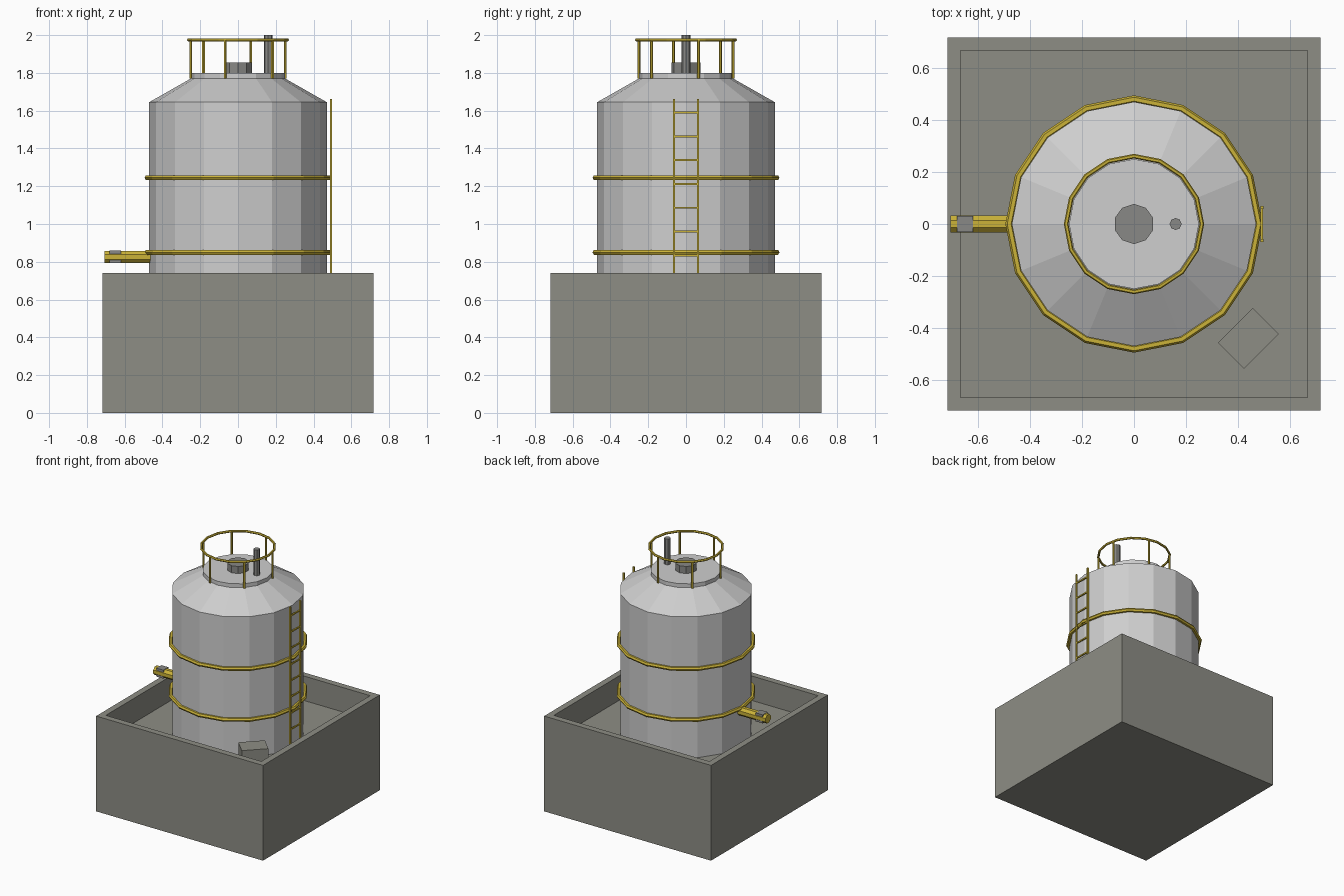
import bpy, bmesh, math
from mathutils import Matrix, Vector

cube = bpy.data.objects.get("Cube")
if cube:
    bpy.data.objects.remove(cube, do_unlink=True)


def material(name, rgb):
    m = bpy.data.materials.new(name)
    m.use_nodes = True
    m.diffuse_color = (*rgb, 1)
    m.node_tree.nodes["Principled BSDF"].inputs["Base Color"].default_value = (*rgb, 1)
    return m


CONCRETE = material("concrete", (0.27, 0.27, 0.235))
TANK = material("pale tank steel", (0.62, 0.62, 0.62))
YELLOW = material("safety yellow", (0.60, 0.45, 0.04))
STEEL = material("dark steel", (0.25, 0.25, 0.24))


def finish(bm, name, mat):
    bmesh.ops.recalc_face_normals(bm, faces=bm.faces)
    mesh = bpy.data.meshes.new(name)
    bm.to_mesh(mesh)
    bm.free()
    mesh.materials.append(mat)
    obj = bpy.data.objects.new(name, mesh)
    bpy.context.collection.objects.link(obj)
    return obj


def box(name, lo, hi, mat, turn=0):
    lo, hi = Vector(lo), Vector(hi)
    bm = bmesh.new()
    bmesh.ops.create_cube(bm, size=1, matrix=Matrix.Translation((lo + hi) / 2)
                          @ Matrix.Rotation(turn, 4, "Z") @ Matrix.Diagonal((*(hi - lo), 1)))
    return finish(bm, name, mat)


def rod(name, start, end, radius, sides, mat, turn=0):
    start, end = Vector(start), Vector(end)
    axis = end - start
    bm = bmesh.new()
    bmesh.ops.create_cone(bm, cap_ends=True, segments=sides, radius1=radius, radius2=radius,
                          depth=axis.length, matrix=Matrix.Translation((start + end) / 2)
                          @ axis.to_track_quat("Z", "Y").to_matrix().to_4x4()
                          @ Matrix.Rotation(turn, 4, "Z"))
    return finish(bm, name, mat)


def revolve(name, profile, sides, mat, closed=False):
    """Turn a (radius, height) profile around z; open profiles get end caps."""
    bm = bmesh.new()
    rings = [[bm.verts.new((r * math.cos(a), r * math.sin(a), z))
              for a in (math.tau * i / sides for i in range(sides))] for r, z in profile]
    pairs = list(zip(rings, rings[1:]))
    if closed:
        pairs.append((rings[-1], rings[0]))
    else:
        bm.faces.new(rings[0])
        bm.faces.new(rings[-1])
    for a, b in pairs:
        for i in range(sides):
            j = (i + 1) % sides
            bm.faces.new((a[i], a[j], b[j], b[i]))
    return finish(bm, name, mat)


def hoop(name, radius, thick, z, mat):
    section = [(radius + thick * math.cos(math.tau * k / 6), z + thick * math.sin(math.tau * k / 6))
               for k in range(6)]
    return revolve(name, section, 16, mat, closed=True)


# Concrete bund: a block with its top inset and pushed down into a basin
HALF, WALL, RIM, FLOOR = 0.717, 0.069, 0.74, 0.55
bund = bmesh.new()
bmesh.ops.create_cube(bund, size=1, matrix=Matrix.Translation((0, 0, RIM / 2))
                      @ Matrix.Diagonal((2 * HALF, 2 * HALF, RIM, 1)))
top = max(bund.faces, key=lambda f: f.calc_center_median().z)
bmesh.ops.inset_region(bund, faces=[top], thickness=WALL)
basin = bmesh.ops.extrude_discrete_faces(bund, faces=[top])["faces"][0]
bmesh.ops.translate(bund, verts=basin.verts, vec=(0, 0, FLOOR - RIM))
finish(bund, "bund", CONCRETE)
box("sump_block", (0.345, -0.535, FLOOR), (0.535, -0.345, 0.715), CONCRETE).hide_render = False
sump = bpy.data.objects["sump_block"]
sump.data.transform(Matrix.Translation((0.44, -0.44, 0)) @ Matrix.Rotation(math.pi / 4, 4, "Z")
                    @ Matrix.Diagonal((1, 0.74, 1, 1)) @ Matrix.Translation((-0.44, 0.44, 0)))

# Tank shell with conical shoulder, and its top plate
revolve("tank_shell", [(0.47, FLOOR), (0.47, 1.645), (0.25, 1.77)], 16, TANK)
revolve("top_plate", [(0.25, 1.765), (0.25, 1.80)], 16, TANK)
for name, z in (("lower_band", 0.85), ("upper_band", 1.245)):
    hoop(name, 0.48, 0.015, z, YELLOW)

# Hatch and vent
rod("hatch", (0, 0, 1.80), (0, 0, 1.855), 0.077, 10, STEEL)
rod("vent_pipe", (0.16, 0, 1.80), (0.16, 0, 2.0), 0.023, 8, STEEL)

# Guard rail
hoop("guard_rail", 0.261, 0.009, 1.975, YELLOW)
for k in range(6):
    a = math.radians(15 + 60 * k)
    x, y = 0.258 * math.cos(a), 0.258 * math.sin(a)
    rod(f"rail_post_{k + 1}", (x, y, 1.77), (x, y, 1.975), 0.008, 6, YELLOW)

# Ladder
for side, y in (("left", 0.063), ("right", -0.063)):
    box(f"ladder_rail_{side}", (0.486, y - 0.006, FLOOR), (0.498, y + 0.006, 1.663), YELLOW)
for k in range(9):
    z = 1.59 - 0.126 * k
    box(f"ladder_rung_{k + 1}", (0.487, -0.063, z - 0.005), (0.497, 0.063, z + 0.005), YELLOW)

# Outlet pipe and valve body
rod("outlet_pipe", (-0.45, 0, 0.826), (-0.706, 0, 0.826), 0.035, 8, YELLOW, math.pi / 8)
box("valve_body", (-0.68, -0.03, 0.794), (-0.62, 0.03, 0.86), STEEL)
